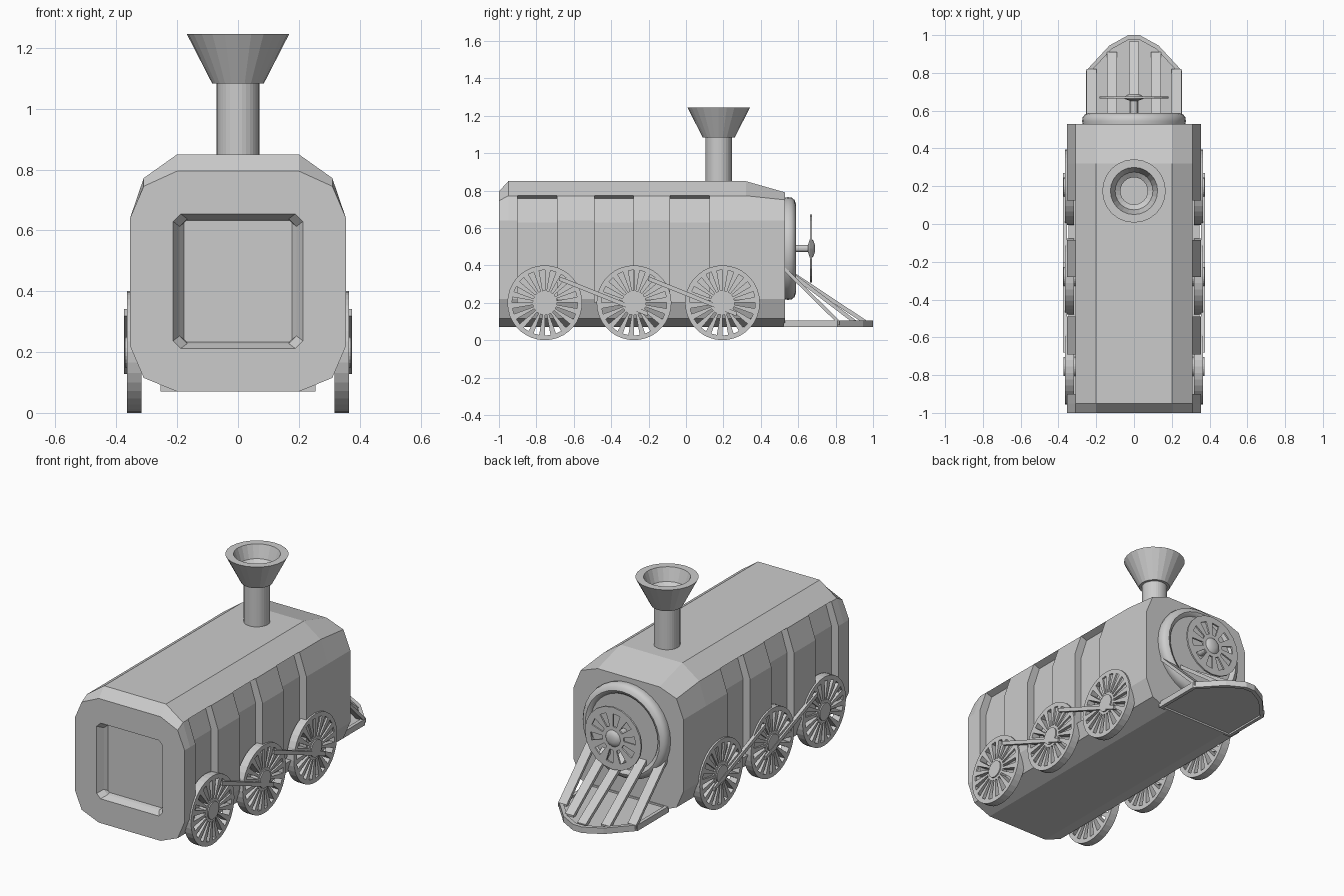
import bpy, bmesh
from math import sin, cos, pi, radians

if "Cube" in bpy.data.objects:
    bpy.data.objects.remove(bpy.data.objects["Cube"])


def finish(name, bm, smooth=False):
    bmesh.ops.recalc_face_normals(bm, faces=bm.faces)
    me = bpy.data.meshes.new(name)
    bm.to_mesh(me)
    bm.free()
    ob = bpy.data.objects.new(name, me)
    bpy.context.collection.objects.link(ob)
    if smooth:
        bpy.ops.object.select_all(action='DESELECT')
        ob.select_set(True)
        bpy.context.view_layer.objects.active = ob
        bpy.ops.object.shade_smooth_by_angle(angle=radians(35))
    return ob


def loft(name, sections, smooth=False):
    """Closed skin through matching outlines, capped at both ends."""
    bm = bmesh.new()
    rows = [[bm.verts.new(p) for p in s] for s in sections]
    n = len(rows[0])
    for a, b in zip(rows, rows[1:]):
        for i in range(n):
            j = (i + 1) % n
            bm.faces.new((a[i], a[j], b[j], b[i]))
    bm.faces.new(rows[0])
    bm.faces.new(rows[-1])
    return finish(name, bm, smooth)


def place(axis, c, u, v, w):
    return {'X': (w, c[0] + u, c[1] + v), 'Y': (c[0] + u, w, c[1] + v),
            'Z': (c[0] + u, c[1] + v, w)}[axis]


def lathe(name, profile, axis, c, seg=32, smooth=False):
    """Profile of (radius, height) turned around an axis through c."""
    return loft(name, [[place(axis, c, r * cos(2 * pi * i / seg), r * sin(2 * pi * i / seg), w)
                        for i in range(seg)] for r, w in profile], smooth)


def slotted_wheel(name, radii, n, w0, w1, axis, c):
    """Disc with n radial slots between the first two radii."""
    bm = bmesh.new()
    m = 2 * n
    rings = [[bm.verts.new(place(axis, c, r * cos(2 * pi * i / m), r * sin(2 * pi * i / m), w0))
              for i in range(m)] for r in radii]
    bm.faces.new(rings[0])
    for k in (0, 1):
        for i in range(m):
            if k == 1 or i % 2 == 0:
                j = (i + 1) % m
                bm.faces.new((rings[k][i], rings[k][j], rings[k + 1][j], rings[k + 1][i]))
    ext = bmesh.ops.extrude_face_region(bm, geom=bm.faces[:], use_keep_orig=True)
    shift = place(axis, (0, 0), 0, 0, w1 - w0)
    bmesh.ops.translate(bm, vec=shift, verts=[g for g in ext['geom'] if isinstance(g, bmesh.types.BMVert)])
    return finish(name, bm)


def cut(ob, cutter):
    m = ob.modifiers.new('cut', 'BOOLEAN')
    m.operation, m.solver, m.object = 'DIFFERENCE', 'EXACT', cutter
    bpy.context.view_layer.objects.active = ob
    bpy.ops.object.modifier_apply(modifier='cut')
    bpy.data.objects.remove(cutter)


# Body shell: chamfered section with lowered roof at both ends
def body_section(y, top, shoulder):
    half = [(0.2, 0.07), (0.31, 0.115), (0.355, 0.22), (0.355, 0.64), (0.31, shoulder), (0.2, top)]
    pts = half + [(-x, z) for x, z in reversed(half)]
    return [(x, y, z) for x, z in pts]


body = loft('body', [body_section(-1, 0.795, 0.745), body_section(-0.95, 0.85, 0.772),
                     body_section(0.32, 0.85, 0.772), body_section(0.53, 0.79, 0.75)])

# Recessed side panels
panel = [(0.45, 0.828), (0.27, 0.758), (0.31, 0.63), (0.31, 0.2), (0.45, 0.2)]
for s in (1, -1):
    for y in (-0.9, -0.49, -0.085):
        cut(body, loft('panel_cutter', [[(s * x, yy, z) for x, z in panel] for yy in (y, y + 0.21)]))


# Recessed rear window
def window_section(y, w, h, c=0.025):
    q = [(w - c, -h), (w, c - h), (w, h - c), (w - c, h)]
    return [(x, y, 0.433 + z) for x, z in q + [(-x, z) for x, z in reversed(q)]]


cut(body, loft('window_cutter', [window_section(-1.03, 0.215, 0.222), window_section(-1.0, 0.213, 0.221),
                                 window_section(-0.965, 0.192, 0.205), window_section(-0.945, 0.177, 0.2, 0.008)]))

# Chimney pipe and hollow funnel
lathe('chimney_pipe', [(0.07, 0.8), (0.07, 1.09)], 'Z', (0, 0.175))
lathe('chimney_funnel', [(0.085, 1.083), (0.168, 1.245), (0.125, 1.245), (0.1, 1.17), (0.072, 1.15), (0.072, 1.11)],
      'Z', (0, 0.175), 24)

# Boiler front with rounded rim, shaft, spoked disc and domed hub
axle = (0, 0.49)
lathe('boiler_front', [(0.268, 0.51), (0.275, 0.545), (0.272, 0.565), (0.26, 0.58), (0.24, 0.587),
                       (0.225, 0.58), (0.218, 0.57)], 'Y', axle, 32, True)
lathe('front_shaft', [(0.02, 0.56), (0.02, 0.665)], 'Y', axle, 16)
slotted_wheel('front_disc', (0.07, 0.145, 0.182), 10, 0.664, 0.674, 'Y', axle)
lathe('front_hub', [(0.02, 0.652), (0.05, 0.662), (0.05, 0.672), (0.04, 0.682), (0.02, 0.689)], 'Y', axle, 20, True)

# Wheels and coupling rods on both sides
wheel_y = (-0.755, -0.278, 0.195)
for s, side in ((1, 'right'), (-1, 'left')):
    for k, y in enumerate(wheel_y):
        slotted_wheel(f'wheel_{side}_{k}', (0.065, 0.175, 0.2), 18, s * 0.318, s * 0.365, 'X', (y, 0.2))
        lathe(f'wheel_hub_{side}_{k}', [(0.05, s * 0.31), (0.05, s * 0.372)], 'X', (y, 0.2), 24)
    for k in (0, 1):
        a, b = (wheel_y[k] + 0.075, 0.33), (wheel_y[k + 1] + 0.075, 0.14)
        loft(f'coupling_rod_{side}_{k}', [[(s * x, y, z + d) for x, d in
                                           ((0.355, -0.012), (0.375, -0.012), (0.375, 0.012), (0.355, 0.012))]
                                          for y, z in (a, b)])

# Cowcatcher base: plate with a raised rim
front = [(0.255, 0.52), (0.255, 0.81), (0.13, 0.945), (0.03, 1.0)]
outline = front + [(-x, y) for x, y in reversed(front)]


def base_section(k, z):
    return [(x * k, 0.7 + (y - 0.7) * k, z) for x, y in outline]


loft('cowcatcher_base', [base_section(k, z) for k, z in
                         ((0.92, 0.08), (0.92, 0.07), (1, 0.07), (1, 0.105), (0.92, 0.105), (0.92, 0.095))])

# Cowcatcher slats
for k, (x, y) in enumerate(((-0.225, 0.82), (-0.117, 0.91), (0, 0.965), (0.117, 0.91), (0.225, 0.82))):
    loft(f'cowcatcher_slat_{k}', [[(x - 0.027, yy, z), (x + 0.027, yy, z),
                                   (x + 0.027, yy, z - 0.025), (x - 0.027, yy, z - 0.025)]
                                  for yy, z in ((0.52, 0.4), (y, 0.105))])
